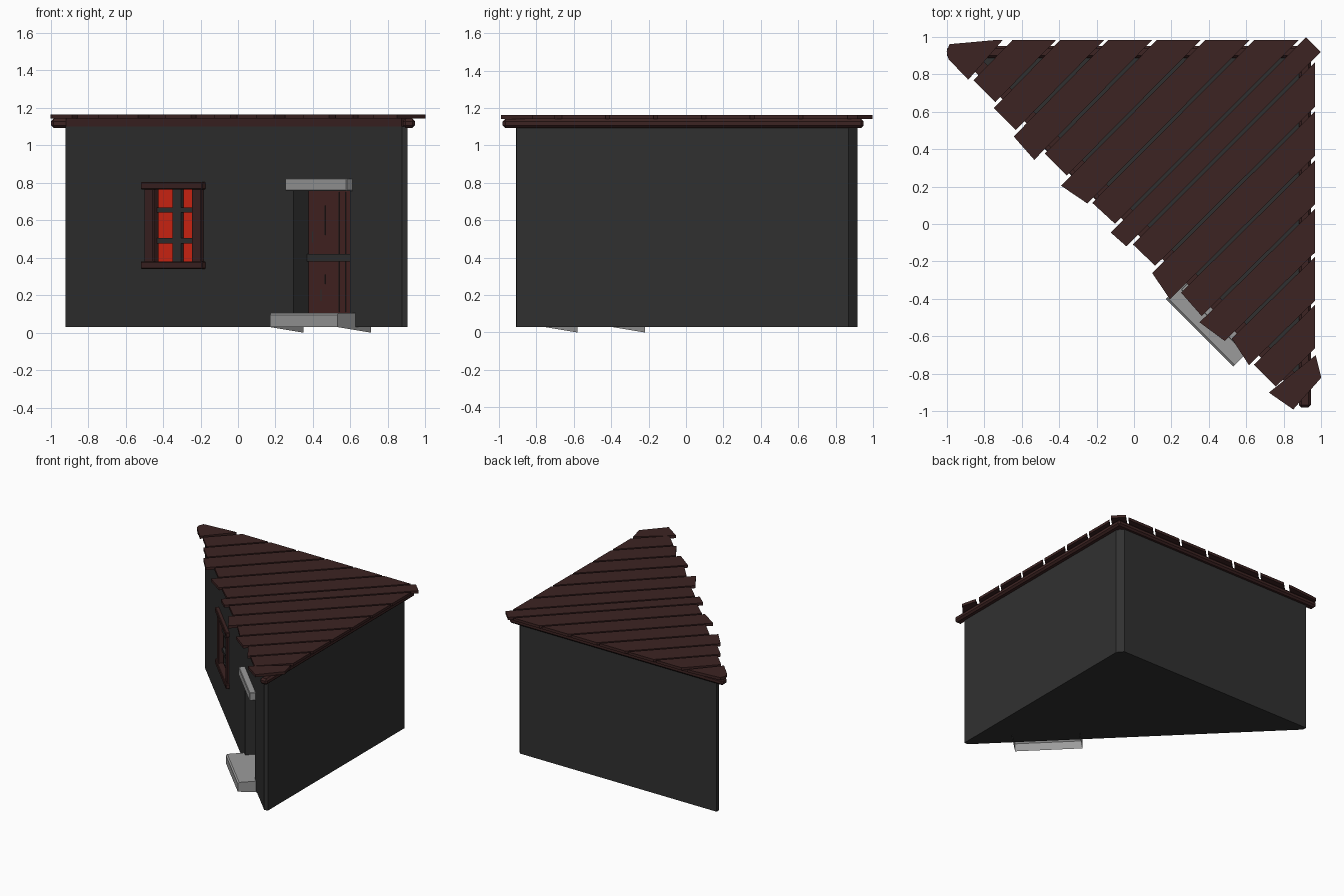
import bpy, bmesh
from mathutils import Vector

if "Cube" in bpy.data.objects:
    bpy.data.objects.remove(bpy.data.objects["Cube"])


def material(name, r, g, b):
    m = bpy.data.materials.new(name)
    m.use_nodes = True
    m.diffuse_color = (r, g, b, 1)
    bsdf = next(n for n in m.node_tree.nodes if n.type == 'BSDF_PRINCIPLED')
    bsdf.inputs["Base Color"].default_value = (r, g, b, 1)
    return m


WALL = material("charcoal wall", 0.03, 0.03, 0.03)
WOOD = material("dark red wood", 0.046, 0.017, 0.016)
DOOR = material("door wood", 0.06, 0.018, 0.016)
STONE = material("grey stone", 0.33, 0.33, 0.33)
GLOW = material("red glass", 0.7, 0.02, 0.007)


def diag(a, s, z=0):
    """a runs along the slanted front wall, s runs inward from it."""
    return Vector(((a + s) / 2, (s - a) / 2, z))


def finish(name, bm, mat, bevel=0):
    bmesh.ops.recalc_face_normals(bm, faces=bm.faces)
    me = bpy.data.meshes.new(name)
    bm.to_mesh(me)
    bm.free()
    me.materials.append(mat)
    ob = bpy.data.objects.new(name, me)
    bpy.context.scene.collection.objects.link(ob)
    if bevel:
        mod = ob.modifiers.new("bevel", 'BEVEL')
        mod.width = bevel
        mod.segments = 1
    return ob


def prism(name, outline, z0, z1, mat, bevel=0, clips=()):
    """Vertical prism over a plan outline, optionally cut by planes."""
    bm = bmesh.new()
    base = bm.faces.new([bm.verts.new((p[0], p[1], z0)) for p in outline])
    top = bmesh.ops.extrude_face_region(bm, geom=[base])["geom"]
    verts = [v for v in top if isinstance(v, bmesh.types.BMVert)]
    bmesh.ops.translate(bm, verts=verts, vec=(0, 0, z1 - z0))
    for co, no in clips:
        geom = bm.verts[:] + bm.edges[:] + bm.faces[:]
        bmesh.ops.bisect_plane(bm, geom=geom, plane_co=co, plane_no=no, clear_outer=True)
        bmesh.ops.holes_fill(bm, edges=[e for e in bm.edges if e.is_boundary])
    return finish(name, bm, mat, bevel)


def diag_box(name, a0, a1, s0, s1, z0, z1, mat, bevel=0):
    plan = [diag(a0, s0), diag(a1, s0), diag(a1, s1), diag(a0, s1)]
    return prism(name, plan, z0, z1, mat, bevel)


def box(name, x0, x1, y0, y1, z0, z1, mat, bevel=0):
    return prism(name, [(x0, y0), (x1, y0), (x1, y1), (x0, y1)], z0, z1, mat, bevel)


# Triangular house body with chamfered corners
FRONT = -0.035
body = prism("house_walls", [(-0.92, 0.885), (0.875, -0.91), (0.905, -0.905), (0.905, 0.87),
                             (0.865, 0.918), (-0.92, 0.918)], 0.03, 1.1, WALL)

# Door and window recesses
for name, cut in (("door", (0.63, 1.23, -0.3, 0.14, 0.095, 0.78)),
                  ("window", (-0.9, -0.38, -0.3, 0.06, 0.36, 0.78))):
    cutter = diag_box(name + "_cutter", *cut, WALL)
    cutter.hide_render = True
    cutter.hide_viewport = True
    mod = body.modifiers.new(name + "_recess", 'BOOLEAN')
    mod.operation = 'DIFFERENCE'
    mod.solver = 'EXACT'
    mod.object = cutter

# Door leaf, iron band and plank seams
diag_box("door_leaf", 0.63, 1.23, 0.125, 0.15, 0.095, 0.77, DOOR)
diag_box("door_band", 0.63, 1.23, 0.105, 0.125, 0.38, 0.42, WALL)
for i, (a, z0, z1) in enumerate([(0.67, 0.48, 0.54), (0.8, 0.52, 0.68), (0.76, 0.17, 0.23),
                                 (0.8, 0.26, 0.31), (0.95, 0.11, 0.75), (1.02, 0.11, 0.75)]):
    diag_box(f"door_seam_{i}", a, a + 0.008, 0.121, 0.126, z0, z1, WALL)
diag_box("door_lintel", 0.6, 1.26, -0.1, 0.0, 0.757, 0.824, STONE, 0.004)

# Doorstep: open shell whose ends taper down inward
bm = bmesh.new()
ends = []
for a in (0.57, 1.29):
    section = [(-0.23, 0.03), (-0.23, 0.095), (-0.215, 0.105), (0.13, 0.105), (0.13, 0)]
    ends.append([bm.verts.new(diag(a, s, z)) for s, z in section])
    bm.faces.new(ends[-1])
for i in range(3):
    bm.faces.new((ends[0][i], ends[0][i + 1], ends[1][i + 1], ends[1][i]))
finish("doorstep", bm, STONE)

# Window glass, glazing bars and frame
diag_box("window_glass", -0.9, -0.38, 0.045, 0.058, 0.37, 0.775, GLOW)
diag_box("window_mullion", -0.685, -0.595, -0.015, 0.015, 0.37, 0.775, WALL)
for name, z in (("lower", 0.49), ("upper", 0.655)):
    diag_box(f"window_{name}_bar", -0.89, -0.39, -0.02, 0.01, z - 0.014, z + 0.014, WALL)
for name, z0, z1 in (("sill", 0.34, 0.38), ("head", 0.765, 0.803)):
    diag_box("window_" + name, -0.97, -0.31, -0.075, 0.0, z0, z1, WOOD, 0.005)
for name, a in (("left", -0.385), ("right", -0.895)):
    diag_box(f"window_{name}_post", a - 0.05, a + 0.05, -0.06, 0.0, 0.36, 0.78, WOOD, 0.004)

# Roof edge beams
box("back_eave_beam", -0.998, 0.945, 0.885, 0.95, 1.093, 1.142, WOOD, 0.014)
box("side_eave_beam", 0.88, 0.945, -0.98, 0.95, 1.093, 1.142, WOOD, 0.014)
diag_box("front_eave_beam", -1.8, 1.78, FRONT, FRONT + 0.1, 1.095, 1.142, WOOD)

# Roof planks: uneven front ends, trimmed along the two straight walls
ROOF = (1.142, 1.164)
front_ends = [(-0.09, -0.09), (-0.13, -0.13), (-0.175, -0.19), (-0.1, -0.1), (-0.185, -0.14),
              (-0.11, -0.1), (-0.17, -0.16), (-0.115, -0.11), (-0.165, -0.21), (-0.115, -0.13),
              (-0.175, -0.14), (-0.09, -0.14), (-0.11, -0.11)]


def seam(i):
    k = i - 6.5
    return (1 if k > 0 else -1) * (0.092 + 0.263 * (abs(k) - 0.5))


trims = [((0.967, 0, 0), (1, 0, 0)), ((0, 0.983, 0), (0, 1, 0))]
for i, (left, right) in enumerate(front_ends):
    lo, hi = seam(i) + 0.012, seam(i + 1) - 0.012
    middle = i == 6
    far = 1.915 if middle else 2.2
    plan = [diag(lo * 0.98, left), diag(hi * 0.98, right), diag(hi, far), diag(lo, far)]
    prism(f"roof_plank_{i + 1}", plan, *ROOF, WOOD, 0, () if middle else trims)
prism("roof_plank_right_tip", [(-0.99, 0.88), (-0.885, 0.77), (-0.7, 0.983), (-0.73, 0.983),
                               (-0.985, 0.96), (-1, 0.92)], *ROOF, WOOD)
prism("roof_plank_left_tip", [(0.72, -0.9), (0.85, -0.99), (1, -0.82), (0.97, -0.7),
                              (0.745, -0.88)], *ROOF, WOOD)
